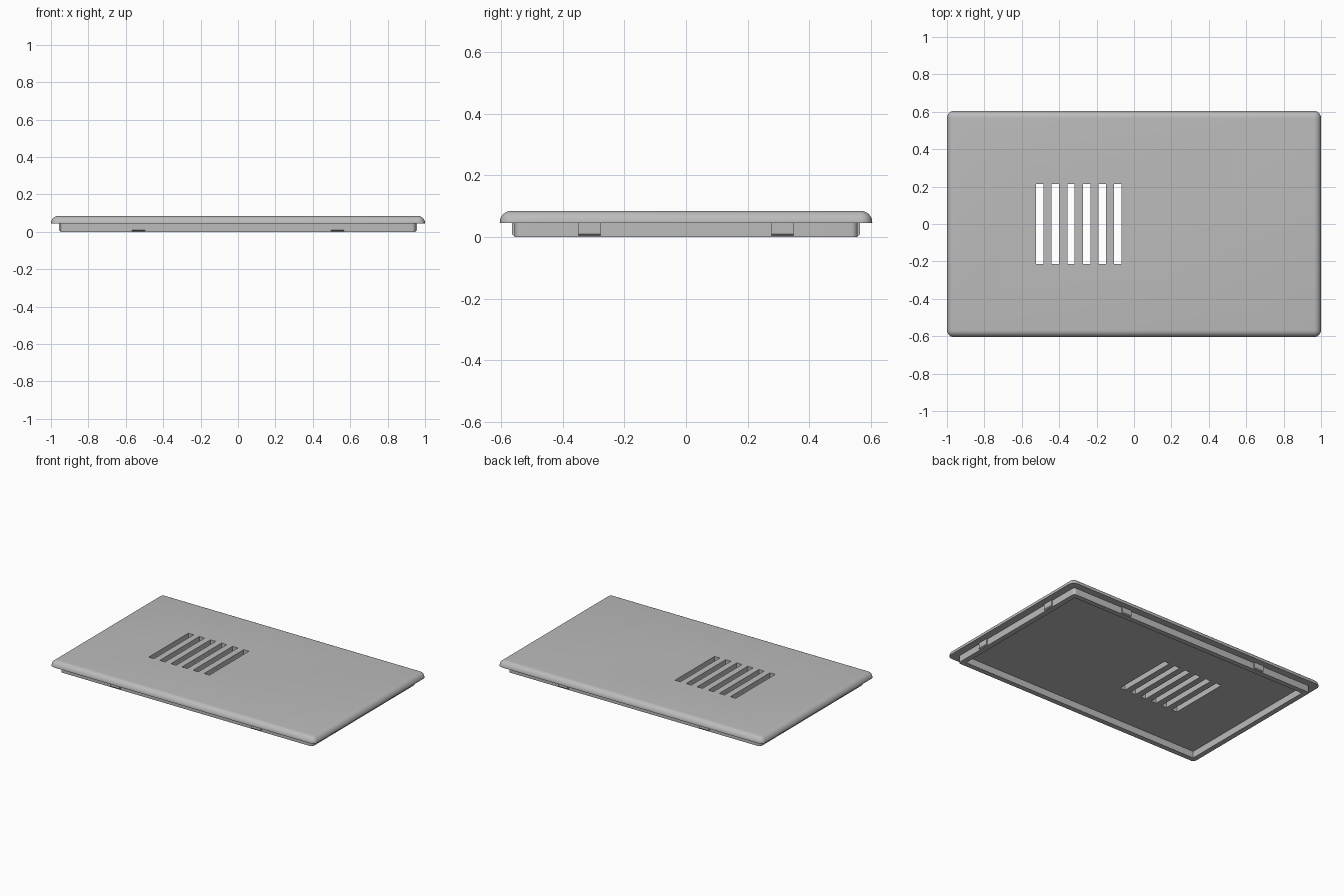
import bpy, bmesh
from mathutils import Vector

if "Cube" in bpy.data.objects:
    bpy.data.objects.remove(bpy.data.objects["Cube"])

grey = bpy.data.materials.new("light_grey")
grey.use_nodes = True
colour = (0.5, 0.5, 0.5, 1)
grey.diffuse_color = colour
grey.node_tree.nodes["Principled BSDF"].inputs["Base Color"].default_value = colour

HALF_X, HALF_Y, SEAT, TOP = 1.0, 0.605, 0.046, 0.085
LIP_X, LIP_Y, WALL = 0.95, 0.557, 0.035


def add_box(bm, low, high):
    """Axis-aligned box between two corners."""
    low, high = Vector(low), Vector(high)
    verts = bmesh.ops.create_cube(bm, size=1)["verts"]
    for v in verts:
        v.co = (low + high) / 2 + v.co * (high - low)
    return verts


def finish(bm, name):
    mesh = bpy.data.meshes.new(name)
    bm.to_mesh(mesh)
    bm.free()
    mesh.materials.append(grey)
    obj = bpy.data.objects.new(name, mesh)
    bpy.context.collection.objects.link(obj)
    return obj


def rounded_box(name, low, high, radius, round_top):
    """Box with rounded upright edges and, if asked, a rounded top rim."""
    bm = bmesh.new()
    add_box(bm, low, high)
    edges = []
    for e in bm.edges:
        a, b = e.verts
        upright = abs(a.co.z - b.co.z) > 1e-4
        top = min(a.co.z, b.co.z) > high[2] - 1e-4
        if upright or (round_top and top):
            edges.append(e)
    bmesh.ops.bevel(bm, geom=edges, offset=radius, segments=8, profile=0.5,
                    affect='EDGES', clamp_overlap=True)
    return finish(bm, name)


def activate(obj):
    bpy.ops.object.select_all(action='DESELECT')
    obj.select_set(True)
    bpy.context.view_layer.objects.active = obj


def cut(obj, boxes):
    """Subtract boxes from an object, then smooth its curved faces."""
    bm = bmesh.new()
    for low, high in boxes:
        add_box(bm, low, high)
    cutter = finish(bm, "cutter")
    cutter.hide_render = True
    mod = obj.modifiers.new("cut", 'BOOLEAN')
    mod.operation, mod.solver, mod.object = 'DIFFERENCE', 'EXACT', cutter
    activate(obj)
    bpy.ops.object.modifier_apply(modifier=mod.name)
    bpy.data.objects.remove(cutter)
    activate(obj)
    bpy.ops.object.shade_smooth_by_angle(angle=0.5)


# Cover plate with a row of vent slots
plate = rounded_box("cover_plate", (-HALF_X, -HALF_Y, SEAT), (HALF_X, HALF_Y, TOP), 0.038, True)
slots = []
for i in range(6):
    x = -0.504 + i * 0.0836
    slots.append(((x - 0.02, -0.213, 0), (x + 0.02, 0.213, 0.2)))
cut(plate, slots)

# Hollow locating lip under the plate
lip = rounded_box("lip", (-LIP_X, -LIP_Y, 0), (LIP_X, LIP_Y, SEAT), 0.02, False)
cut(lip, [((-LIP_X + WALL, -LIP_Y + WALL, -0.1), (LIP_X - WALL, LIP_Y - WALL, 0.1))])


def clip(name, across, wall, side, along_x):
    """Snap clip on the outside of the lip, chamfered at its lower edge."""
    bm = bmesh.new()
    verts = add_box(bm, (across - 0.036, wall - 0.01, 0.004), (across + 0.036, wall + 0.008, SEAT))
    low = [e for e in bm.edges if all(v.co.z < 0.01 and v.co.y > wall for v in e.verts)]
    bmesh.ops.bevel(bm, geom=low, offset=0.005, segments=1, affect='EDGES')
    for v in bm.verts:
        x, y = v.co.x, v.co.y * side
        v.co.x, v.co.y = (x, y) if along_x else (y, x)
    bmesh.ops.recalc_face_normals(bm, faces=bm.faces)
    finish(bm, name)


# Two clips on each of the four walls
for side, y_name, x_name in ((-1, "front", "right"), (1, "back", "left")):
    for n, s in enumerate((-1, 1), 1):
        clip(f"{y_name}_clip_{n}", s * 0.532, LIP_Y, side, True)
        clip(f"{x_name}_clip_{n}", s * 0.313, LIP_X, side, False)
